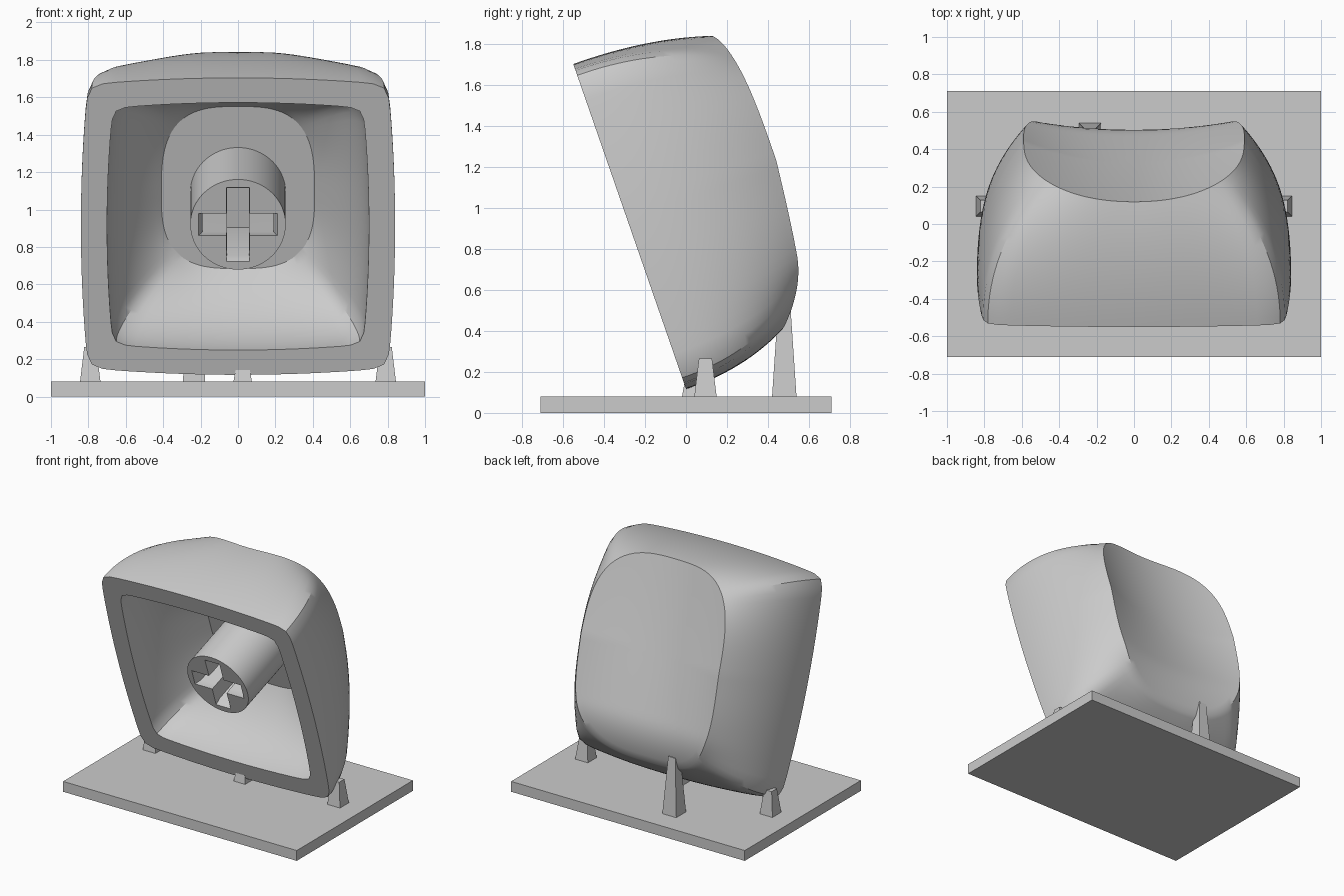
import bpy, bmesh, math
from mathutils import Vector

cube = bpy.data.objects.get("Cube")
if cube:
    bpy.data.objects.remove(cube, do_unlink=True)

grey = bpy.data.materials.new("neutral grey")
GREY = (0.6, 0.6, 0.6, 1)
grey.use_nodes = True
grey.diffuse_color = GREY
grey.node_tree.nodes["Principled BSDF"].inputs["Base Color"].default_value = GREY

# Tilted frame of the cap: across (x), up the opening (v), depth (w)
CENTRE = Vector((0, -0.275, 0.91))
UP = Vector((0, -0.328, 0.945))
DEPTH = Vector((0, 0.945, 0.328))
SEGMENTS = 128


def place(x, v, w):
    return CENTRE + Vector((x, 0, 0)) + UP * v + DEPTH * w


def loft(name, rings, smooth=False):
    """Skin a list of equal-length rings and close both ends."""
    bm = bmesh.new()
    loops = [[bm.verts.new(p) for p in ring] for ring in rings]
    for a, b in zip(loops, loops[1:]):
        for i in range(len(a)):
            j = (i + 1) % len(a)
            bm.faces.new((a[i], a[j], b[j], b[i]))
    bm.faces.new(loops[0])
    bm.faces.new(loops[-1][::-1])
    bmesh.ops.recalc_face_normals(bm, faces=bm.faces)
    mesh = bpy.data.meshes.new(name)
    bm.to_mesh(mesh)
    bm.free()
    mesh.materials.append(grey)
    obj = bpy.data.objects.new(name, mesh)
    bpy.context.collection.objects.link(obj)
    if smooth:
        shade(obj)
    return obj


def activate(obj):
    bpy.ops.object.select_all(action='DESELECT')
    obj.select_set(True)
    bpy.context.view_layer.objects.active = obj


def shade(obj):
    activate(obj)
    bpy.ops.object.shade_smooth_by_angle(angle=math.radians(30))


def superellipse(n):
    """Unit rounded square, sampled at even angles."""
    points = []
    for i in range(SEGMENTS):
        a = 2 * math.pi * i / SEGMENTS
        c, s = math.cos(a), math.sin(a)
        r = (abs(c) ** n + abs(s) ** n) ** (-1 / n)
        points.append((c * r, s * r))
    return points


def bulged_square(half):
    """Square with bowed sides and tight round corners."""
    return [(half * x * (1 - 0.045 * y * y), half * y * (1 - 0.045 * x * x), 0)
            for x, y in superellipse(24)]


def oval(width, top, bottom, n):
    return [(width * x, y * (top if y > 0 else bottom)) for x, y in superellipse(n)]


def dish(x, v):
    """Scooped face: curved across, rolling over at its lower end."""
    middle = 0.66 + 0.03 * max(v, 0) ** 2 - 1.2 * min(v + 0.4, 0) ** 2
    return middle + min(0.35, 0.33 + 0.3 * v) * x * x


def wall(base, rim, swell, steps=20):
    """Bowed wall rings from the opening to the rim."""
    rings = []
    for k in range(steps + 1):
        t = k / steps
        p, q, r = (1 - t) ** 2, 2 * t * (1 - t), t * t
        rings.append([(p * b[0] + q * b[0] * swell + r * e[0],
                       p * b[1] + q * b[1] * swell + r * e[1],
                       q * 0.56 * e[2] + r * e[2]) for b, e in zip(base, rim)])
    return rings


# Hollow cap: dish, outer wall, opening lip, inner wall, ceiling
rim_outline = oval(0.59, 0.75, 0.72, 3.2)
dish_rings = []
for k in range(1, 17):
    f = k / 16
    dish_rings.append([(x * f, v * f, dish(x * f, v * f)) for x, v in rim_outline])
outer = wall(bulged_square(0.84), dish_rings[-1], 1.005)
ceiling = [(x, v, 0.55) for x, v in oval(0.41, 0.487, 0.43, 3)]
inner = wall(bulged_square(0.70), ceiling, 1.0)
cap_rings = dish_rings + outer[-2::-1] + inner
loft("cap_shell", [[place(*p) for p in ring] for ring in cap_rings], True)

# Round stem with a cross-shaped socket
circle = [(0.255 * x, 0.255 * y) for x, y in superellipse(2)]
stem = loft("stem", [[place(x, v, w) for x, v in circle] for w in (0.03, 0.57)])


def cross(long, short, w):
    quarter = [(long, -short), (long, short), (short, short)]
    points = []
    for turn in range(4):
        for x, v in quarter:
            for _ in range(turn):
                x, v = -v, x
            points.append(place(x, v, w))
    return points


cutter = loft("socket_cutter", [cross(0.21, 0.062, 0.0), cross(0.21, 0.062, 0.03),
                                cross(0.19, 0.06, 0.08), cross(0.19, 0.06, 0.53)])
cutter.hide_render = True
cut = stem.modifiers.new("socket", 'BOOLEAN')
cut.operation = 'DIFFERENCE'
cut.solver = 'EXACT'
cut.object = cutter
activate(stem)
bpy.ops.object.modifier_apply(modifier=cut.name)
bpy.data.objects.remove(cutter, do_unlink=True)
shade(stem)


# Stand: flat plate with tapered feet
def rectangle(x, y, half_x, half_y, z):
    return [Vector((x + sx * half_x, y + sy * half_y, z))
            for sx, sy in ((-1, -1), (1, -1), (1, 1), (-1, 1))]


def foot(name, x, y, height, bottom, top):
    loft(name, [rectangle(x, y, bottom, bottom, 0.075), rectangle(x, y, top, top, height)])


loft("stand_plate", [rectangle(0, 0, 1, 0.71, z) for z in (0, 0.08)])
for side, label in ((1, "left"), (-1, "right")):
    foot(label + "_foot", side * 0.79, 0.095, 0.265, 0.055, 0.032)
foot("front_foot", 0.025, 0.03, 0.145, 0.05, 0.038)
foot("back_foot", -0.235, 0.48, 0.52, 0.06, 0.03)
